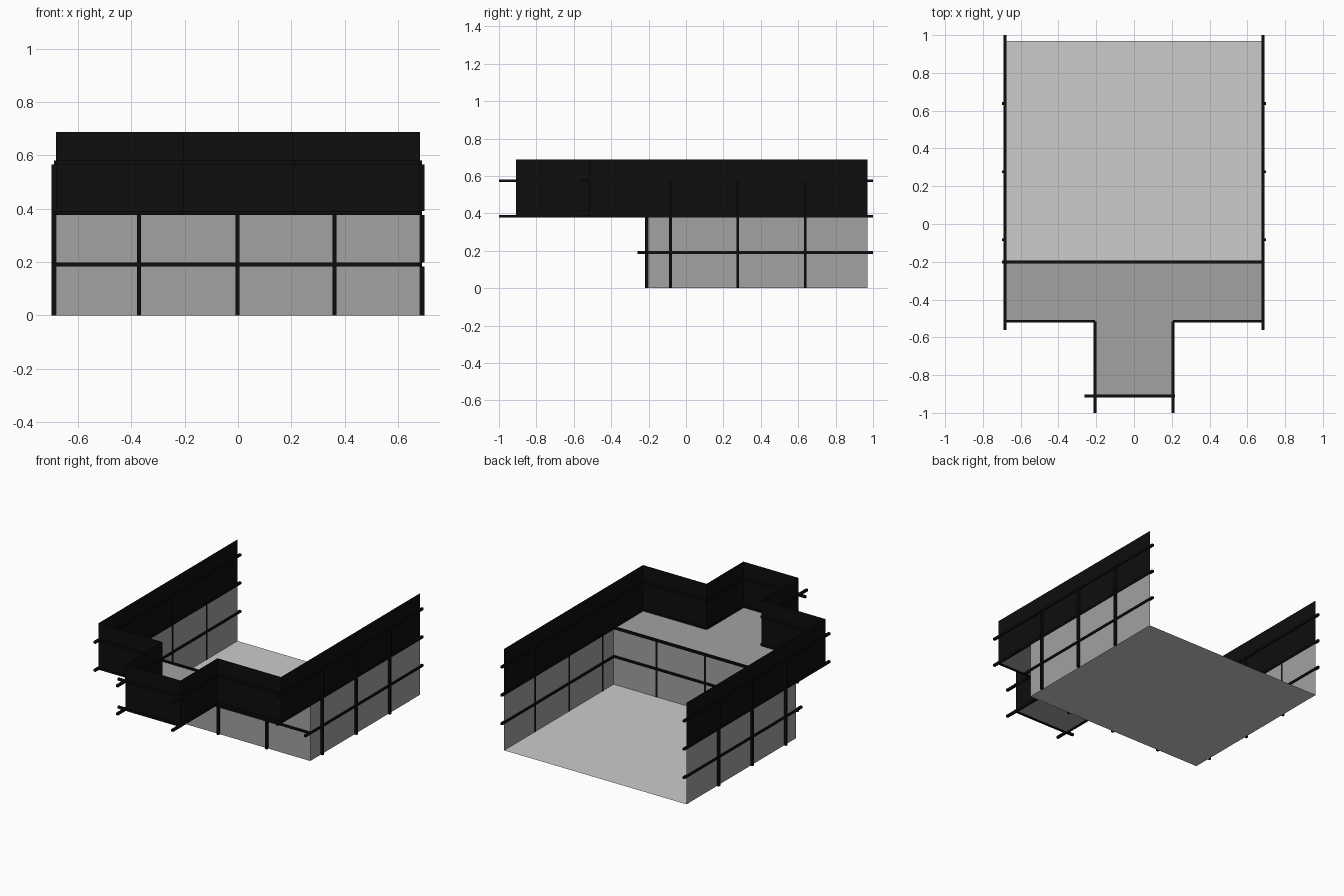
import bpy

if "Cube" in bpy.data.objects:
    bpy.data.objects.remove(bpy.data.objects["Cube"])

def material(name, rgb):
    m = bpy.data.materials.new(name)
    m.diffuse_color = (*rgb, 1)
    m.use_nodes = True
    m.node_tree.nodes["Principled BSDF"].inputs["Base Color"].default_value = m.diffuse_color
    return m

BLACK = material("black", (0.004, 0.004, 0.004))
GLASS = material("grey_glass", (0.36, 0.36, 0.36))

def mesh_object(name, verts, faces, mat=None):
    me = bpy.data.meshes.new(name)
    me.from_pydata(verts, [], faces)
    ob = bpy.data.objects.new(name, me)
    bpy.context.collection.objects.link(ob)
    if mat:
        me.materials.append(mat)
    return ob

def sheet(name, path, z0, z1, mat):
    """Vertical sheet wall following a plan path."""
    n = len(path)
    verts = [(x, y, z0) for x, y in path] + [(x, y, z1) for x, y in path]
    faces = [(i, i + 1, n + i + 1, n + i) for i in range(n - 1)]
    return mesh_object(name, verts, faces, mat)

def box(name, lo, hi, mat=BLACK):
    bpy.ops.mesh.primitive_cube_add(size=1, location=[(a + b) / 2 for a, b in zip(lo, hi)])
    ob = bpy.context.object
    ob.name = name
    ob.scale = [b - a for a, b in zip(lo, hi)]
    bpy.ops.object.transform_apply(location=False, rotation=False, scale=True)
    ob.data.materials.append(mat)

W, T = 0.683, 0.207               # half width of room and of projecting bay
BACK, WALL, WING, TIP = 0.97, -0.202, -0.515, -0.91
LOW, MID, HIGH, TOP = 0.191, 0.384, 0.574, 0.688
R = 0.0075                        # half thickness of rails

def rail_x(name, x0, x1, y, z):
    box(name, (x0, y - R, z - R), (x1, y + R, z + R))

def rail_y(name, x, y0, y1, z):
    box(name, (x - R, y0, z - R), (x + R, y1, z + R))

# Floors
mesh_object("room_floor", [(-W, WALL, 0), (W, WALL, 0), (W, BACK, 0), (-W, BACK, 0)],
            [(0, 1, 2, 3)])
outline = [(-W, WALL), (-W, WING), (-T, WING), (-T, TIP),
           (T, TIP), (T, WING), (W, WING), (W, WALL)]
mesh_object("upper_floor", [(x, y, MID - 0.003) for x, y in outline],
            [(0, 1, 2, 7), (2, 3, 4, 5), (2, 5, 6, 7)], GLASS)

# Lower panel walls and dark parapet, both open at the back
sheet("lower_walls", [(-W, BACK), (-W, WALL), (W, WALL), (W, BACK)], 0, MID, GLASS)
sheet("parapet", [(-W, BACK)] + outline[1:7] + [(W, BACK)], MID - 0.003, TOP, BLACK)

# Vertical bars run between the rails, standing just proud of the walls
spans = [(0, LOW - R), (LOW + R, MID - R), (MID + R, HIGH - R)]
for z0, z1 in spans[:2]:
    for x in (-0.372, -0.002, 0.362):
        box("front_bar", (x - R, WALL - 0.016, z0), (x + R, WALL + 0.002, z1))
for z0, z1 in spans:
    for y in (-0.083, 0.277, 0.638):
        for s in (-1, 1):
            xs = sorted((s * (W - 0.002), s * (W + 0.016)))
            box("side_bar", (xs[0], y - R, z0), (xs[1], y + R, z1))

# Horizontal rails
for z in (LOW, MID):
    rail_x("front_rail", -0.70, 0.687, WALL, z)
for s in (-1, 1):
    rail_y("side_low_rail", s * W, -0.26, 1.0, LOW)
    for z in (MID, HIGH):
        rail_y("side_rail", s * W, -0.56, 1.0, z)
        rail_y("bay_side_rail", s * T, -1.0, WING, z)
        xs = sorted((s * T, s * (W + 0.007)))
        rail_x("wing_rail", xs[0], xs[1], WING, z)
for z in (MID, HIGH):
    rail_x("bay_front_rail", -0.262, 0.217, TIP, z)
